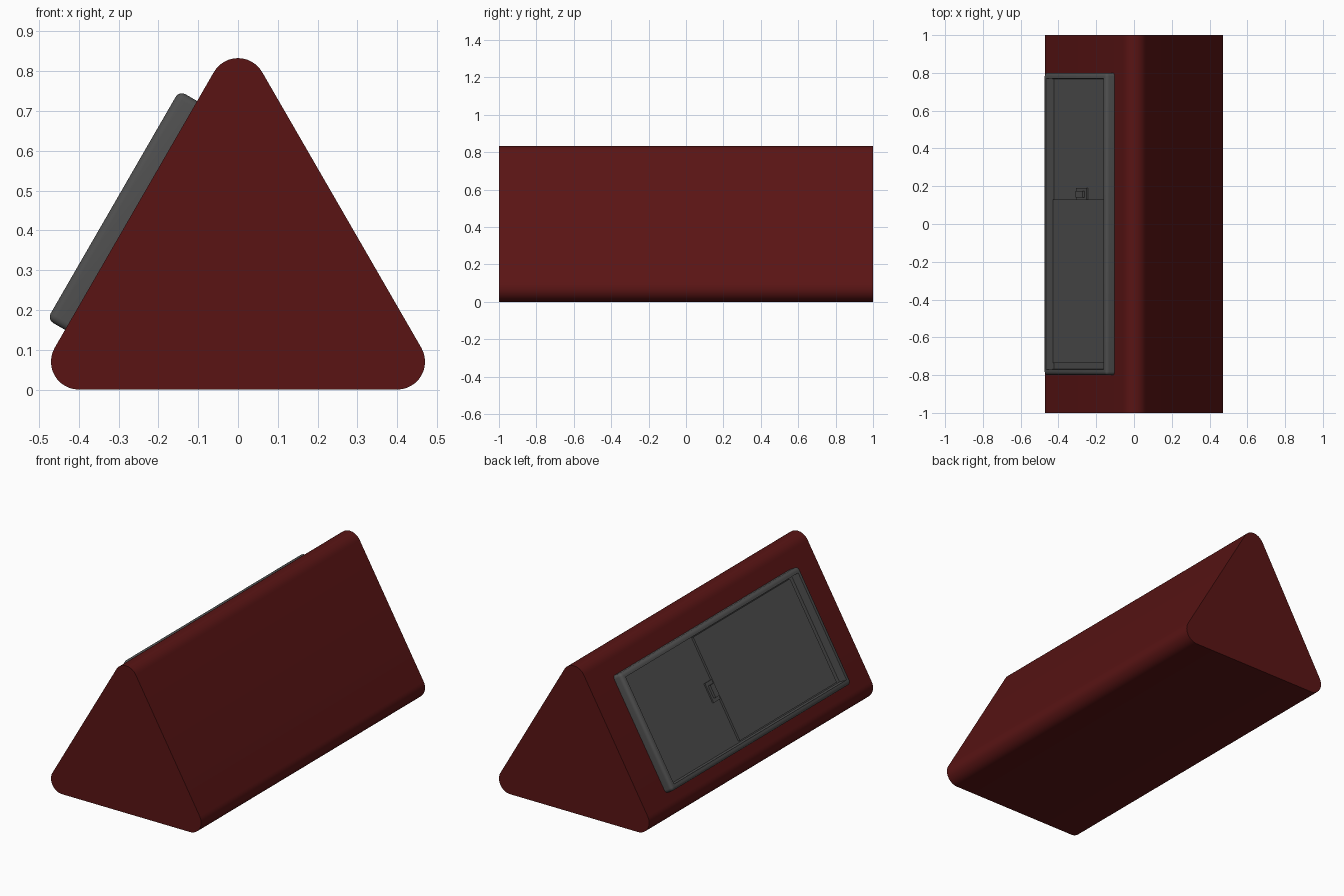
import bpy, bmesh, math
from mathutils import Matrix, Vector

if "Cube" in bpy.data.objects:
    bpy.data.objects.remove(bpy.data.objects["Cube"])


def material(name, rgb):
    m = bpy.data.materials.new(name)
    m.diffuse_color = (*rgb, 1)
    m.use_nodes = True
    m.node_tree.nodes["Principled BSDF"].inputs["Base Color"].default_value = m.diffuse_color
    return m


RED = material("dark_red", (0.1, 0.007, 0.007))
GREY = material("dark_grey", (0.08, 0.08, 0.08))

R = 0.07                      # corner radius of the body
C, S = math.cos(math.pi / 6), math.sin(math.pi / 6)
# Panel frame of reference: x up the left slope, y along the body, z outward
SLOPE = Matrix(((S, 0, -C, -0.2686), (0, 1, 0, 0), (C, 0, S, 0.4375), (0, 0, 0, 1)))


def finish(bm, name, mat, matrix=None):
    if matrix:
        bm.transform(matrix)
    bmesh.ops.recalc_face_normals(bm, faces=bm.faces)
    me = bpy.data.meshes.new(name)
    bm.to_mesh(me)
    bm.free()
    ob = bpy.data.objects.new(name, me)
    bpy.context.collection.objects.link(ob)
    me.materials.append(mat)
    bpy.context.view_layer.objects.active = ob
    ob.select_set(True)
    bpy.ops.object.shade_smooth_by_angle(angle=math.radians(35))
    ob.select_set(False)
    return ob


def box(lo, hi):
    bm = bmesh.new()
    bmesh.ops.create_cube(bm, size=1)
    lo, hi = Vector(lo), Vector(hi)
    for v in bm.verts:
        v.co = [(a + b) / 2 + c * (b - a) for a, b, c in zip(lo, hi, v.co)]
    return bm


# Body: rounded triangle extruded along y
bm = bmesh.new()
profile = []
for cx, cz, start in ((0.4, R, -90), (0, R + 0.4 * math.sqrt(3), 30), (-0.4, R, 150)):
    for i in range(13):
        a = math.radians(start + 10 * i)
        profile.append(bm.verts.new((cx + R * math.cos(a), -1, cz + R * math.sin(a))))
face = bm.faces.new(profile)
ext = bmesh.ops.extrude_face_region(bm, geom=[face], use_keep_orig=True)
bmesh.ops.translate(bm, vec=(0, 2, 0), verts=[g for g in ext["geom"] if isinstance(g, bmesh.types.BMVert)])
finish(bm, "body", RED)

# Bezel: shallow tray with a rounded outer rim
TOP, FLOOR = 0.052, 0.004
bm = box((-0.332, -0.8, -0.01), (0.332, 0.8, TOP))
top = max(bm.faces, key=lambda f: f.calc_center_median().z)
outer = [e for e in bm.edges if max(v.co.z for v in e.verts) > TOP - 1e-4]
bmesh.ops.bevel(bm, geom=outer, offset=0.018, segments=4, profile=0.5, affect='EDGES')
bm.normal_update()
top = max((f for f in bm.faces if f.normal.z > 0.99), key=lambda f: f.calc_area())
bmesh.ops.inset_individual(bm, faces=[top], thickness=0.016)
bmesh.ops.inset_individual(bm, faces=[top], thickness=0.003)
for v in top.verts:
    v.co.z = FLOOR
finish(bm, "bezel_tray", GREY, SLOPE)

# Sliding cover over part of the tray
finish(box((-0.293, -0.735, 0), (0.293, 0.13, 0.016)), "sliding_cover", GREY, SLOPE)

# Latch on the cover edge: base plate and grip
finish(box((-0.055, 0.12, 0), (0.055, 0.19, 0.012)), "latch_base", GREY, SLOPE)
finish(box((-0.035, 0.14, 0), (0.035, 0.175, 0.026)), "latch_grip", GREY, SLOPE)
